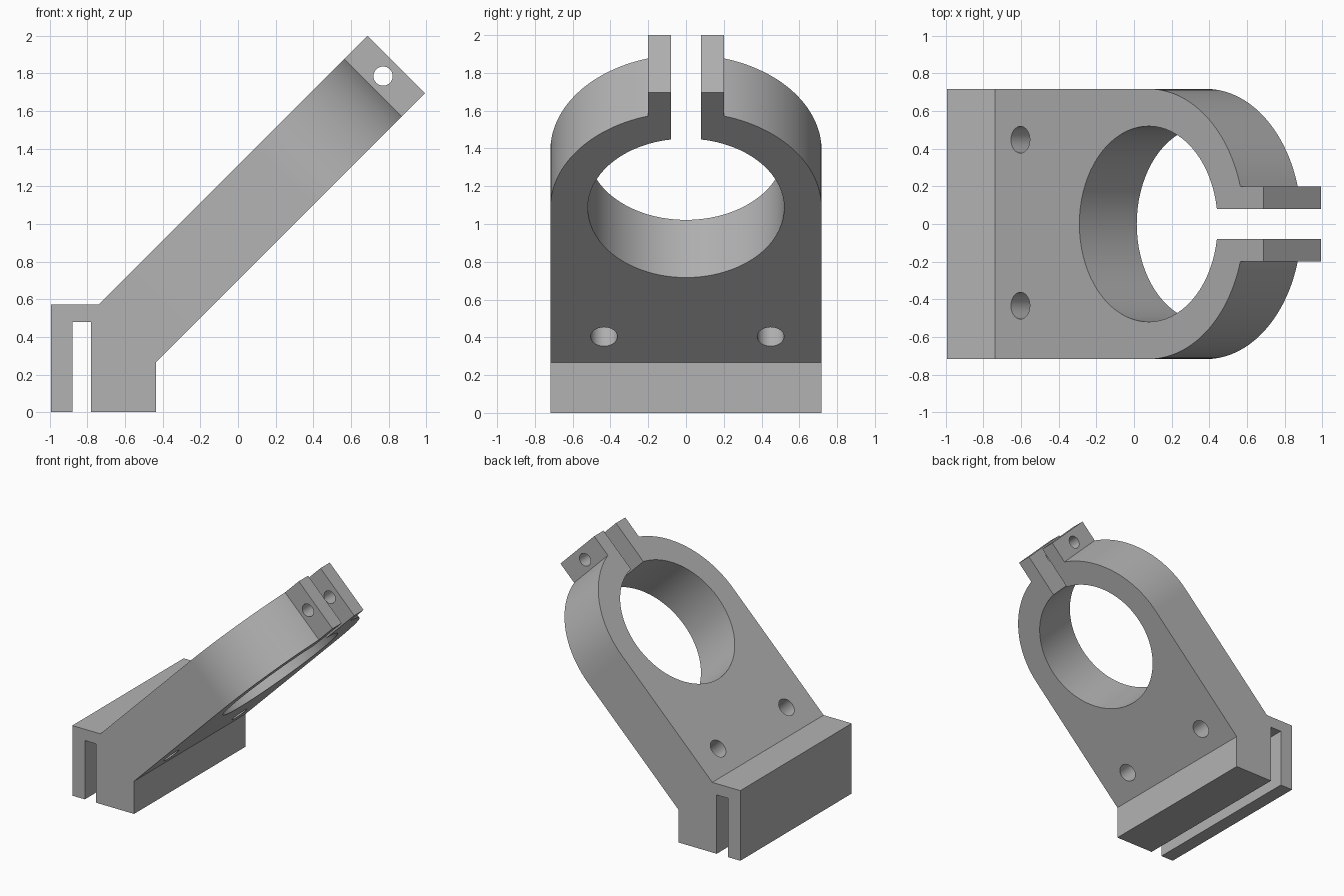
import bpy, bmesh
from math import sin, cos, asin, pi, sqrt
from mathutils import Vector

if "Cube" in bpy.data.objects:
    bpy.data.objects.remove(bpy.data.objects["Cube"], do_unlink=True)

grey = bpy.data.materials.new("plain grey")
grey.use_nodes = True
grey.diffuse_color = (0.45, 0.45, 0.45, 1)
grey.node_tree.nodes["Principled BSDF"].inputs["Base Color"].default_value = (0.45, 0.45, 0.45, 1)

# Directions along the tilted arm and out of its upper face
ALONG = Vector((1, 0, 1)) / sqrt(2)
NORMAL = Vector((-1, 0, 1)) / sqrt(2)
LOW, HIGH = 0.702 / sqrt(2), 1.312 / sqrt(2)
START, CENTRE, END = -0.168 / sqrt(2), 1.037, 1.901
OUTER, BORE = 0.718, 0.52
LUG, SLOT = 0.20, 0.08


def arm_point(u, y, w):
    return ALONG * u + NORMAL * w + Vector((0, y, 0))


def arc(radius, a, b, steps):
    angles = [a + (b - a) * i / steps for i in range(steps + 1)]
    return [(CENTRE + radius * cos(t), radius * sin(t)) for t in angles]


def prism(bm, points, offset):
    face = bm.faces.new([bm.verts.new(p) for p in points])
    made = bmesh.ops.extrude_face_region(bm, geom=[face])["geom"]
    moved = [v for v in made if isinstance(v, bmesh.types.BMVert)]
    bmesh.ops.translate(bm, verts=moved, vec=offset)
    if not face.is_valid or any(len(e.link_faces) < 2 for e in moved[0].link_edges):
        return


# Clamp arm outline: rounded end, split bore and two lugs
lug_a, slot_a = asin(LUG / OUTER), asin(SLOT / BORE)
outline = [(START, -OUTER)] + arc(OUTER, -pi / 2, -lug_a, 28)
outline += [(END, -LUG), (END, -SLOT)]
outline += arc(BORE, -slot_a, slot_a - 2 * pi, 72)
outline += [(END, SLOT), (END, LUG)]
outline += arc(OUTER, lug_a, pi / 2, 28) + [(START, OUTER)]

bm = bmesh.new()
prism(bm, [arm_point(u, y, LOW) for u, y in outline], NORMAL * (HIGH - LOW))

# Slotted foot, meeting the arm along a flat joint
low, high = arm_point(START, 0, LOW), arm_point(START, 0, HIGH)
foot = [(-0.993, 0), (-0.88, 0), (-0.88, 0.48), (-0.78, 0.48), (-0.78, 0),
        (low.x, 0), (low.x, low.z), (high.x, high.z), (-0.993, high.z)]
prism(bm, [Vector((x, -OUTER, z)) for x, z in foot], Vector((0, 2 * OUTER, 0)))

# Weld the joint into one solid
joint = [f for f in bm.faces if all(abs(v.co.dot(ALONG) - START) < 1e-4 for v in f.verts)]
bmesh.ops.delete(bm, geom=joint, context="FACES_ONLY")
bmesh.ops.remove_doubles(bm, verts=bm.verts[:], dist=1e-4)
bmesh.ops.recalc_face_normals(bm, faces=bm.faces[:])
mesh = bpy.data.meshes.new("clamp_bracket")
bm.to_mesh(mesh)
bm.free()
mesh.materials.append(grey)
bracket = bpy.data.objects.new("clamp_bracket", mesh)
bpy.context.collection.objects.link(bracket)


def drill(location, direction, radius, depth):
    bpy.ops.mesh.primitive_cylinder_add(vertices=32, radius=radius, depth=depth, location=location)
    cutter = bpy.context.object
    cutter.name = "hole_cutter"
    cutter.hide_render = True
    cutter.rotation_euler = direction.to_track_quat("Z", "Y").to_euler()
    cutter.data.materials.append(grey)
    mod = bracket.modifiers.new("hole", "BOOLEAN")
    mod.operation, mod.solver, mod.object = "DIFFERENCE", "EXACT", cutter
    bpy.ops.object.select_all(action="DESELECT")
    bracket.select_set(True)
    bpy.context.view_layer.objects.active = bracket
    bpy.ops.object.modifier_apply(modifier=mod.name)
    bpy.data.objects.remove(cutter, do_unlink=True)


# Mounting holes through the arm, bolt hole across the lugs
middle = (LOW + HIGH) / 2
for y in (-0.434, 0.448):
    drill(arm_point(0.074, y, middle), NORMAL, 0.071, 0.6)
drill(Vector((0.771, 0, 1.786)), Vector((0, 1, 0)), 0.051, 0.6)

bpy.ops.object.shade_smooth_by_angle(angle=pi / 6)
